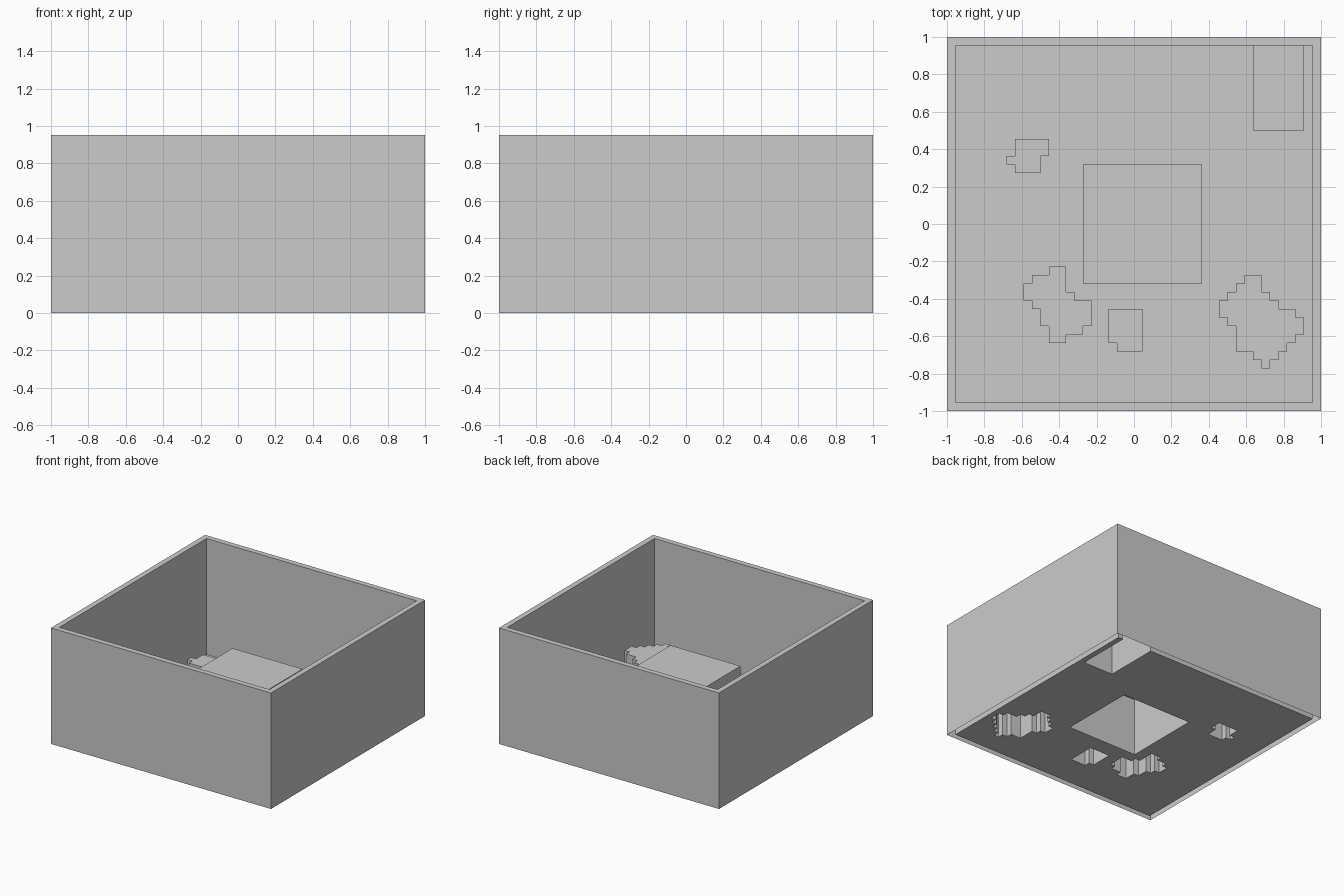
import bpy, bmesh

if "Cube" in bpy.data.objects:
    bpy.data.objects.remove(bpy.data.objects["Cube"])

C = 1 / 22            # cell size of the terrain grid
N = 22                # grid runs from -N to N cells
RIM = 0.953           # height of the perimeter wall


def rect(x0, x1, y0, y1):
    return {(x, y) for x in range(x0, x1) for y in range(y0, y1)}


def rows(top, spans):
    """Stepped outline: one (x0, x1) span per row, going down from row top."""
    return {(x, top - 1 - i) for i, (a, b) in enumerate(spans) for x in range(a, b)}


# Plan areas and heights of the raised parts
everything = rect(-N, N, -N, N)
parts = {
    "perimeter_wall": (everything - rect(1 - N, N - 1, 1 - N, N - 1), RIM),
    "central_platform": (rect(-6, 8, -7, 7), RIM / 2),
    "corner_block": (rect(14, 20, 11, 21), RIM / 2),
    "right_rock": (rows(-6, [(13, 15), (12, 15), (11, 16), (10, 17), (10, 19), (11, 20),
                             (12, 20), (12, 19), (12, 18), (14, 17), (15, 16)]), 0.22),
    "left_rock": (rows(-5, [(-10, -8), (-12, -8), (-13, -8), (-13, -7), (-12, -5),
                            (-11, -5), (-11, -5), (-10, -6), (-10, -8)]), 0.27),
    "back_stone": (rows(10, [(-14, -10), (-14, -10), (-15, -11), (-14, -11)]), 0.275),
    "front_stone": (rows(-10, [(-3, 1)] * 4 + [(-2, 1)]), 0.21),
}
# The floor is whatever the raised parts leave free
raised = set().union(*(cells for cells, _ in parts.values()))
parts["floor"] = (everything - raised, 0.0)
height = {c: h for cells, h in parts.values() for c in cells}


def build(name, cells, h):
    """Open-bottomed shell: flat top plus cliffs down to lower neighbours."""
    bm = bmesh.new()

    def quad(pts):
        bm.faces.new([bm.verts.new((x * C, y * C, z)) for x, y, z in pts])

    for x, y in sorted(cells):
        ring = [(x, y), (x + 1, y), (x + 1, y + 1), (x, y + 1)]
        quad([(*p, h) for p in ring])
        for i, (dx, dy) in enumerate([(0, -1), (1, 0), (0, 1), (-1, 0)]):
            low = height.get((x + dx, y + dy), 0.0)
            if low < h:
                a, b = ring[i], ring[(i + 1) % 4]
                quad([(*a, low), (*b, low), (*b, h), (*a, h)])
    bmesh.ops.remove_doubles(bm, verts=bm.verts, dist=1e-5)
    bmesh.ops.dissolve_limit(bm, angle_limit=0.01, verts=bm.verts, edges=bm.edges)
    mesh = bpy.data.meshes.new(name)
    bm.to_mesh(mesh)
    bm.free()
    bpy.context.collection.objects.link(bpy.data.objects.new(name, mesh))


for name, (cells, h) in parts.items():
    build(name, cells, h)
